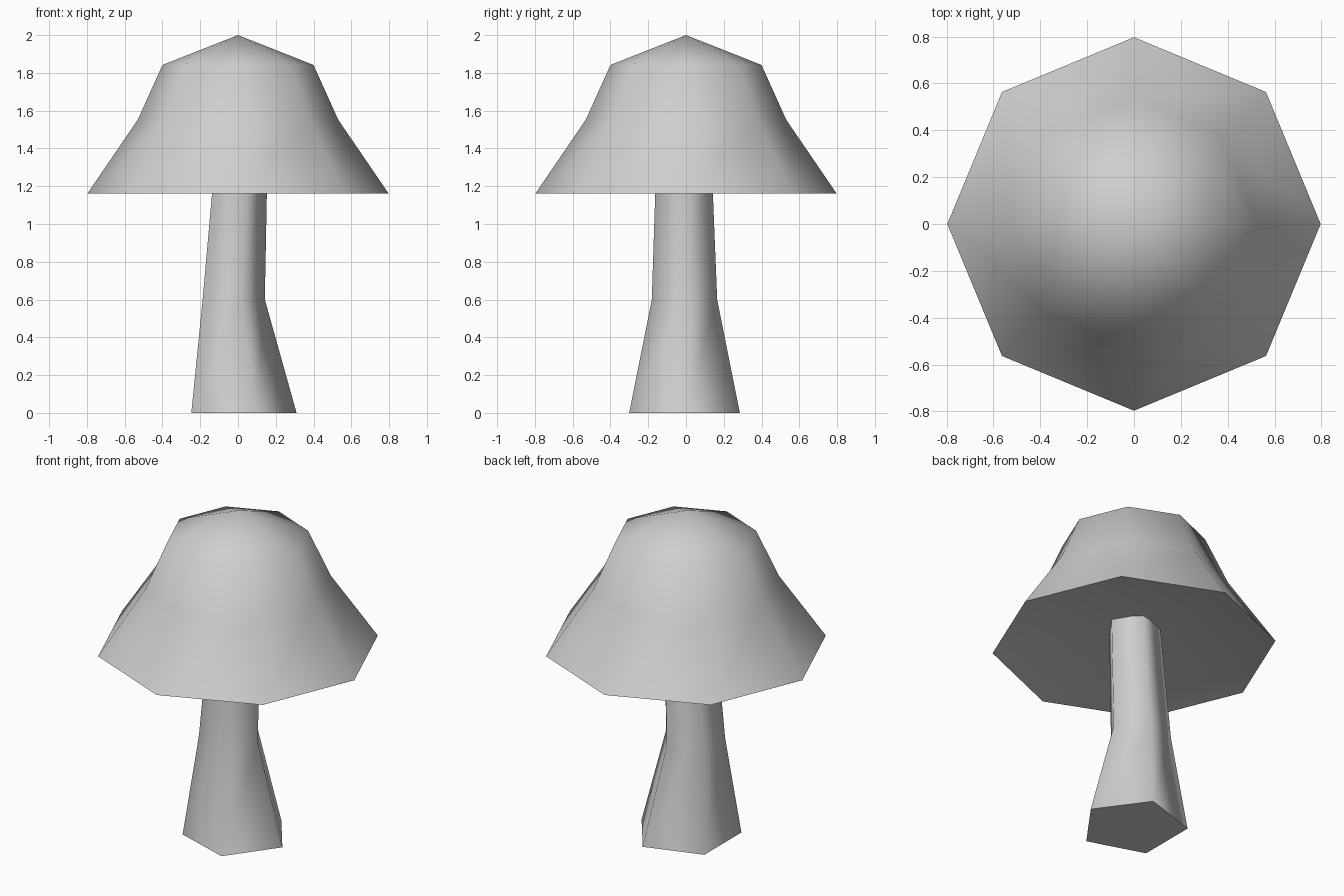
import bpy
import bmesh
from math import cos, sin, tau, radians

cube = bpy.data.objects.get("Cube")
if cube:
    bpy.data.objects.remove(cube, do_unlink=True)

# One plain colour for the whole mushroom
grey = bpy.data.materials.new("mid_grey")
grey.use_nodes = True
grey.diffuse_color = (0.62, 0.62, 0.62, 1)
grey.node_tree.nodes["Principled BSDF"].inputs["Base Color"].default_value = grey.diffuse_color


def loft(name, sides, rings, tips=()):
    """Join rings of (x, y, z, radius), closed by flat lids or (bottom, top) tips."""
    bm = bmesh.new()
    loops = []
    for x, y, z, r in rings:
        angles = [tau * i / sides for i in range(sides)]
        loops.append([bm.verts.new((x + r * cos(a), y + r * sin(a), z)) for a in angles])
    for low, high in zip(loops, loops[1:]):
        for i in range(sides):
            j = (i + 1) % sides
            bm.faces.new((low[i], low[j], high[j], high[i]))
    ends = (loops[0][::-1], loops[-1])
    if tips:
        for end, height in zip(ends, tips):
            tip = bm.verts.new((0, 0, height))
            for i in range(sides):
                bm.faces.new((end[i], end[(i + 1) % sides], tip))
    else:
        for end in ends:
            bm.faces.new(end)

    # Smooth sides, crisp rim
    bm.normal_update()
    for face in bm.faces:
        face.smooth = True
    for edge in bm.edges:
        edge.smooth = edge.calc_face_angle() < radians(80)

    mesh = bpy.data.meshes.new(name)
    bm.to_mesh(mesh)
    bm.free()
    mesh.materials.append(grey)
    obj = bpy.data.objects.new(name, mesh)
    bpy.context.collection.objects.link(obj)


# Bent five-sided stem, its top tucked just inside the cap
loft("stem", 5, [
    (0.002, -0.008, 0.0, 0.308),
    (-0.04, -0.008, 0.6, 0.182),
    (0.002, -0.011, 1.33, 0.154),
])

# Eight-sided flared cap with a shallow hollow underneath
loft("cap", 8, [
    (0, 0, 1.162, 0.797),
    (0, 0, 1.553, 0.53),
    (0, 0, 1.842, 0.4),
], tips=(1.317, 2))
